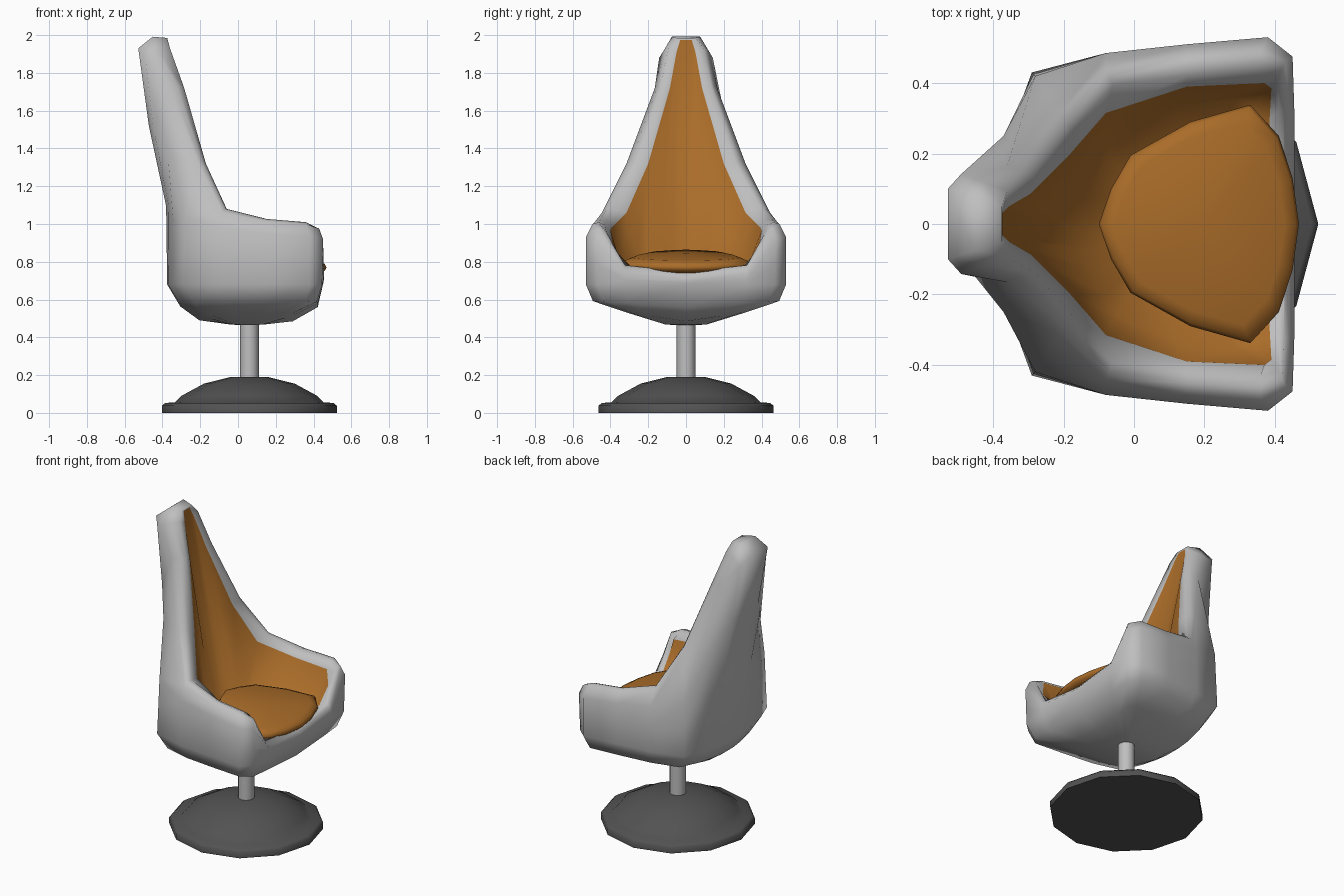
import bpy, bmesh, math

if "Cube" in bpy.data.objects:
    bpy.data.objects.remove(bpy.data.objects["Cube"])

def material(name, rgb):
    m = bpy.data.materials.new(name)
    m.diffuse_color = (*rgb, 1)
    m.use_nodes = True
    m.node_tree.nodes["Principled BSDF"].inputs["Base Color"].default_value = m.diffuse_color
    return m

GREY = material("light grey shell", (0.52, 0.52, 0.52))
ORANGE = material("orange upholstery", (0.40, 0.15, 0.022))
DARK = material("dark grey base", (0.085, 0.085, 0.085))

def loft(name, rings, mats, orange_from=None, angle=50):
    """Skin closed rings of points; a one-point ring closes an end as a fan."""
    bm = bmesh.new()
    vs = [[bm.verts.new(p) for p in r] for r in rings]
    for k, (a, b) in enumerate(zip(vs, vs[1:])):
        n = max(len(a), len(b))
        for i in range(n):
            j = (i + 1) % n
            if len(a) == 1:
                f = bm.faces.new((a[0], b[j], b[i]))
            elif len(b) == 1:
                f = bm.faces.new((a[i], a[j], b[0]))
            else:
                f = bm.faces.new((a[i], a[j], b[j], b[i]))
            if orange_from is not None and k >= orange_from:
                f.material_index = 1
    bmesh.ops.recalc_face_normals(bm, faces=bm.faces)
    me = bpy.data.meshes.new(name)
    bm.to_mesh(me)
    bm.free()
    for m in mats:
        me.materials.append(m)
    ob = bpy.data.objects.new(name, me)
    bpy.context.collection.objects.link(ob)
    bpy.ops.object.select_all(action='DESELECT')
    ob.select_set(True)
    bpy.context.view_layer.objects.active = ob
    bpy.ops.object.shade_smooth_by_angle(angle=math.radians(angle))
    return ob

def mirrored(half):
    """Half ring from the front centre to the back, completed across y = 0."""
    return list(half) + [(x, -y, z) for x, y, z in reversed(half[1:])]

# Shell: ten stations per ring, front lip -> arm -> high back
mid = [(.45, 0), (.45, .32), (.445, .47), (.38, .53), (.15, .51),
       (-.08, .485), (-.29, .43), (-.345, .28), (-.37, .15), (-.375, .06)]
upper = [(.455, 0, .71), (.455, .32, .74), (.45, .475, .92), (.38, .53, .93),
         (.15, .51, .95), (-.08, .485, .98), (-.28, .42, 1.04),
         (-.37, .25, 1.35), (-.45, .15, 1.52), (-.472, .07, 1.52)]
rim_outer = [(.44, 0, .73), (.44, .325, .765), (.43, .46, .975), (.36, .495, 1.0),
             (.15, .48, 1.015), (-.08, .445, 1.06), (-.21, .315, 1.32),
             (-.36, .165, 1.72), (-.49, .142, 1.88), (-.528, .1, 1.93)]
rim_front = [(.41, 0, .735), (.41, .32, .775), (.41, .42, .955), (.36, .43, .995),
             (.15, .42, 1.015), (-.06, .395, 1.08), (-.17, .265, 1.32),
             (-.285, .135, 1.72), (-.36, .095, 1.93), (-.375, .05, 1.985)]
inner = [(.38, 0, .733), (.385, .30, .77), (.39, .385, .87), (.37, .40, .965),
         (.15, .39, .985), (-.08, .315, 1.06), (-.18, .20, 1.32),
         (-.295, .085, 1.72), (-.355, .05, 1.91), (-.375, .03, 1.975)]
floor_edge = [(.35, 0), (.345, .27), (.34, .335), (.29, .355), (.12, .335),
              (-.05, .26), (-.08, .2), (-.1, .13), (-.12, .07), (-.13, .02)]

def under(scale, z, rise, rear=1.0):
    return [(.05 + (x - .05) * scale * (rear if x < 0 else 1), y * scale, z + rise * y)
            for x, y in mid]

# waist keeps the lower back upright, rim_top rounds the edge
waist = [((m[0] + u[0]) / 2 + (.043 if i > 7 else .015 if i == 7 else 0),
          (m[1] + u[1]) / 2, (.67 + u[2]) / 2) for i, (m, u) in enumerate(zip(mid, upper))]
rim_top = [((a[0] + b[0]) / 2, (a[1] + b[1]) / 2, (a[2] + b[2]) / 2 + (.034 if i == 9 else .012))
           for i, (a, b) in enumerate(zip(rim_outer, rim_front))]
seat = [(x, y, .8 - .18 * x + .05 * y) for x, y in floor_edge]

halves = [under(.2, .467, 0), under(.6, .485, .09), under(.93, .56, .06, .9),
          [(x, y, .68) for x, y in mid], waist, upper, rim_outer, rim_top,
          rim_front, inner, seat]
rings = [[(.05, 0, .465)]] + [mirrored(h) for h in halves] + [[(.11, 0, .76)]]
loft("shell", rings, [GREY, ORANGE], orange_from=10, angle=70)

# Cushion: rounded pad, tilted up towards the back
outline = [(.468, 0), (.45, .13), (.41, .25), (.33, .338), (.16, .29),
           (-.01, .195), (-.065, .1), (-.1, 0)]
full = outline + [(x, -y) for x, y in reversed(outline[1:-1])]

def pad(scale, dz):
    pts = []
    for x, y in full:
        px = .2 + (x - .2) * scale
        pts.append((px, y * scale, .77 + (.465 - px) * .12 + dz))
    return pts

c = .77 + .265 * .12
loft("seat_cushion", [[(.2, 0, c - .035)], pad(.9, -.032), pad(.98, -.014), pad(1, 0),
                      pad(.97, .018), pad(.85, .032), [(.2, 0, c + .042)]], [ORANGE])

# Pedestal: twelve-sided foot and column
def turned(name, profile, mat, angle):
    loft(name, [[(.06, 0, z)] if r == 0 else
                [(.06 + r * math.cos(math.tau * i / 12), r * math.sin(math.tau * i / 12), z)
                 for i in range(12)] for r, z in profile], [mat], angle=angle)

turned("base", [(0, 0), (.463, 0), (.463, .038), (.445, .053), (.395, .055),
                (.36, .09), (.24, .155), (.1, .19), (0, .192)], DARK, 70)
turned("column", [(0, .18), (.05, .18), (.05, .5), (0, .5)], GREY, 40)
